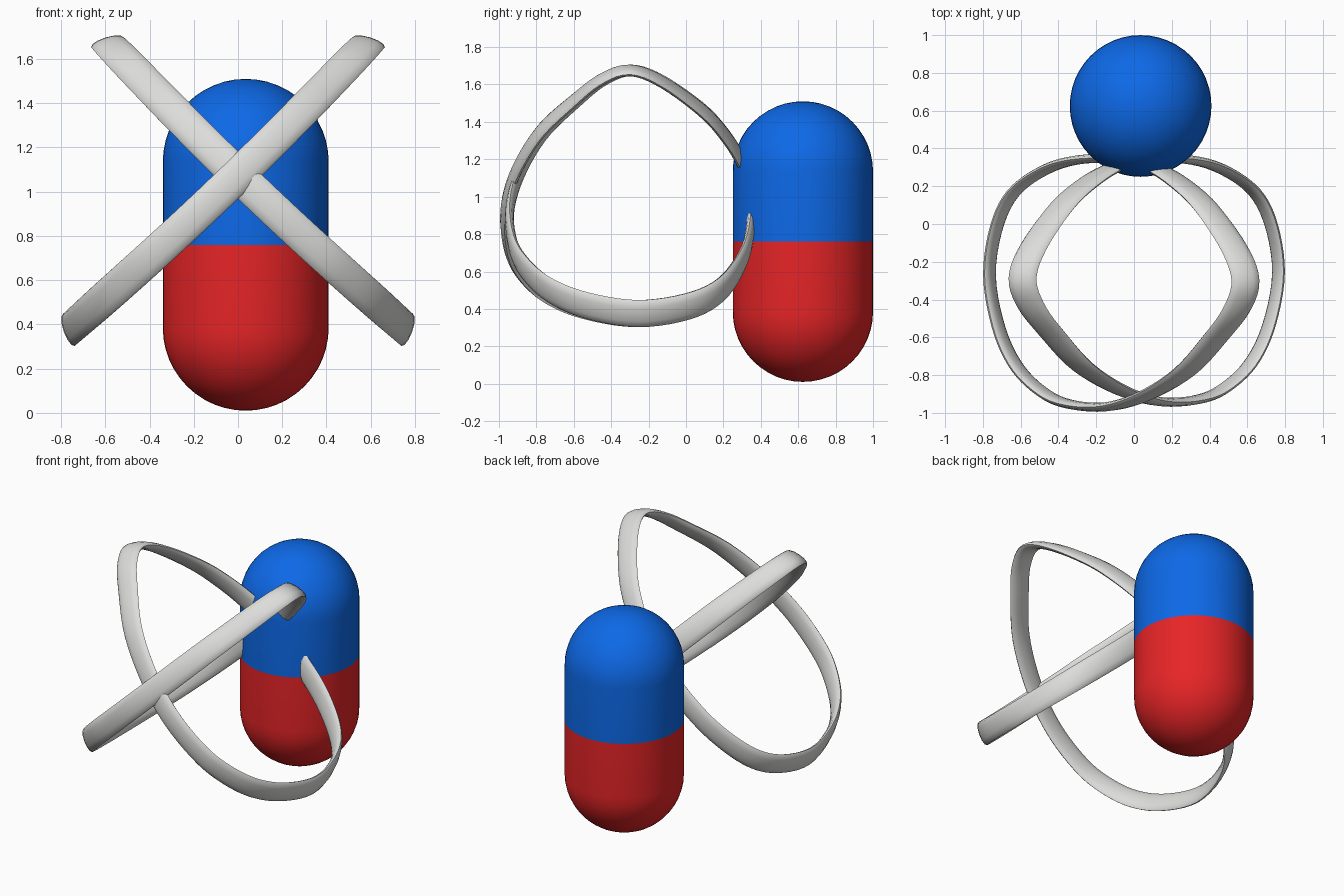
import bpy, bmesh, math
from mathutils import Vector

if "Cube" in bpy.data.objects:
    bpy.data.objects.remove(bpy.data.objects["Cube"])


def material(name, rgb):
    m = bpy.data.materials.new(name)
    m.diffuse_color = (*rgb, 1)
    m.use_nodes = True
    m.node_tree.nodes["Principled BSDF"].inputs["Base Color"].default_value = m.diffuse_color
    return m


BLUE = material("blue", (0.004, 0.14, 0.80))
RED = material("red", (0.80, 0.018, 0.02))
GREY = material("light grey", (0.72, 0.72, 0.71))


def finish(name, bm, mats, angle):
    bmesh.ops.recalc_face_normals(bm, faces=bm.faces)
    me = bpy.data.meshes.new(name)
    bm.to_mesh(me)
    bm.free()
    for m in mats:
        me.materials.append(m)
    ob = bpy.data.objects.new(name, me)
    bpy.context.collection.objects.link(ob)
    bpy.ops.object.select_all(action='DESELECT')
    ob.select_set(True)
    bpy.context.view_layer.objects.active = ob
    bpy.ops.object.shade_smooth_by_angle(angle=math.radians(angle))
    return ob


# Two-colour capsule tank: sphere pulled apart at its equator
RADIUS, MID, HALF = 0.375, 0.76, 0.375
bm = bmesh.new()
bmesh.ops.create_uvsphere(bm, u_segments=48, v_segments=24, radius=RADIUS)
equator = [e for e in bm.edges if all(abs(v.co.z) < 1e-5 for v in e.verts)]
bmesh.ops.split_edges(bm, edges=equator)
for f in bm.faces:
    f.material_index = 0 if f.calc_center_median().z > 0 else 1
for v in bm.verts:
    v.tag = v.link_faces[0].material_index == 0
for v in bm.verts:
    v.co.z += HALF if v.tag else -HALF
# Straight walls from each cap's rim to the colour seam
for top in (True, False):
    rim = [e for e in bm.edges if e.is_boundary and (e.verts[0].co.z > 0) == top]
    ext = bmesh.ops.extrude_edge_only(bm, edges=rim)["geom"]
    for g in ext:
        if isinstance(g, bmesh.types.BMVert):
            g.co.z = 0
        elif isinstance(g, bmesh.types.BMFace):
            g.material_index = 0 if top else 1
    # keep the finished half from being picked again
    if top:
        for v in bm.verts:
            if abs(v.co.z) < 1e-6:
                v.co.z = 1e-3
bmesh.ops.remove_doubles(bm, verts=bm.verts, dist=2e-3)
tank = finish("capsule_tank", bm, [BLUE, RED], 40)
tank.location = (0.035, 0.625, MID)

# Closed strap loop: (height fraction along the slanted line, depth y)
LOOP = [(1, -.30), (.965, -.45), (.88, -.60), (.755, -.78), (.595, -.91),
        (.44, -.968), (.29, -.95), (.19, -.88), (.10, -.75), (.035, -.55),
        (0, -.27), (.03, 0), (.10, .18), (.23, .30), (.37, .345), (.53, .34),
        (.645, .29), (.75, .20), (.845, .08), (.955, -.13)]
LOW, HIGH = Vector((-.765, 0, .375)), Vector((.59, 0, 1.675))
ALONG = (HIGH - LOW).normalized()
ACROSS = Vector((ALONG.z, 0, -ALONG.x))


def smooth_loop(pts, steps):
    """Closed Catmull-Rom curve."""
    out, n = [], len(pts)
    p = [Vector(q) for q in pts]
    for i in range(n):
        a, b, c, d = p[i - 1], p[i], p[(i + 1) % n], p[(i + 2) % n]
        for k in range(steps):
            t = k / steps
            out.append(0.5 * (2 * b + (c - a) * t + (2 * a - 5 * b + 4 * c - d) * t ** 2
                              + (3 * b - a - 3 * c + d) * t ** 3))
    return out


def strap(name, side, depth):
    path = smooth_loop(LOOP, 5)
    centres = []
    for t, y in path:
        bow = 0.025 * math.sin(math.pi * min(max(t, 0), 1))
        c = LOW.lerp(HIGH, t) + ACROSS * bow
        c.y = 0.35 + (y - 0.35) * depth
        centres.append(c)
    bm = bmesh.new()
    rings, n, sides = [], len(centres), 12
    for i, c in enumerate(centres):
        tangent = (centres[(i + 1) % n] - centres[i - 1]).normalized()
        tilt = 0.47 * (2 * path[i][0] - 1) + 0.05
        wide = ACROSS * math.cos(tilt) + ALONG * math.sin(tilt)
        wide = (wide - tangent * wide.dot(tangent)).normalized()
        thick = tangent.cross(wide)
        ring = []
        for k in range(sides):
            a = 2 * math.pi * k / sides
            v = c + wide * 0.077 * math.cos(a) + thick * 0.024 * math.sin(a)
            ring.append(bm.verts.new((v.x * side, v.y, v.z)))
        rings.append(ring)
    for i in range(n):
        r, s = rings[i], rings[(i + 1) % n]
        for k in range(sides):
            j = (k + 1) % sides
            bm.faces.new((r[k], r[j], s[j], s[k]))
    finish(name, bm, [GREY], 50)


# Two crossing straps, one just inside the other at the front
strap("strap_outer", 1, 1.0)
strap("strap_inner", -1, 0.98)
